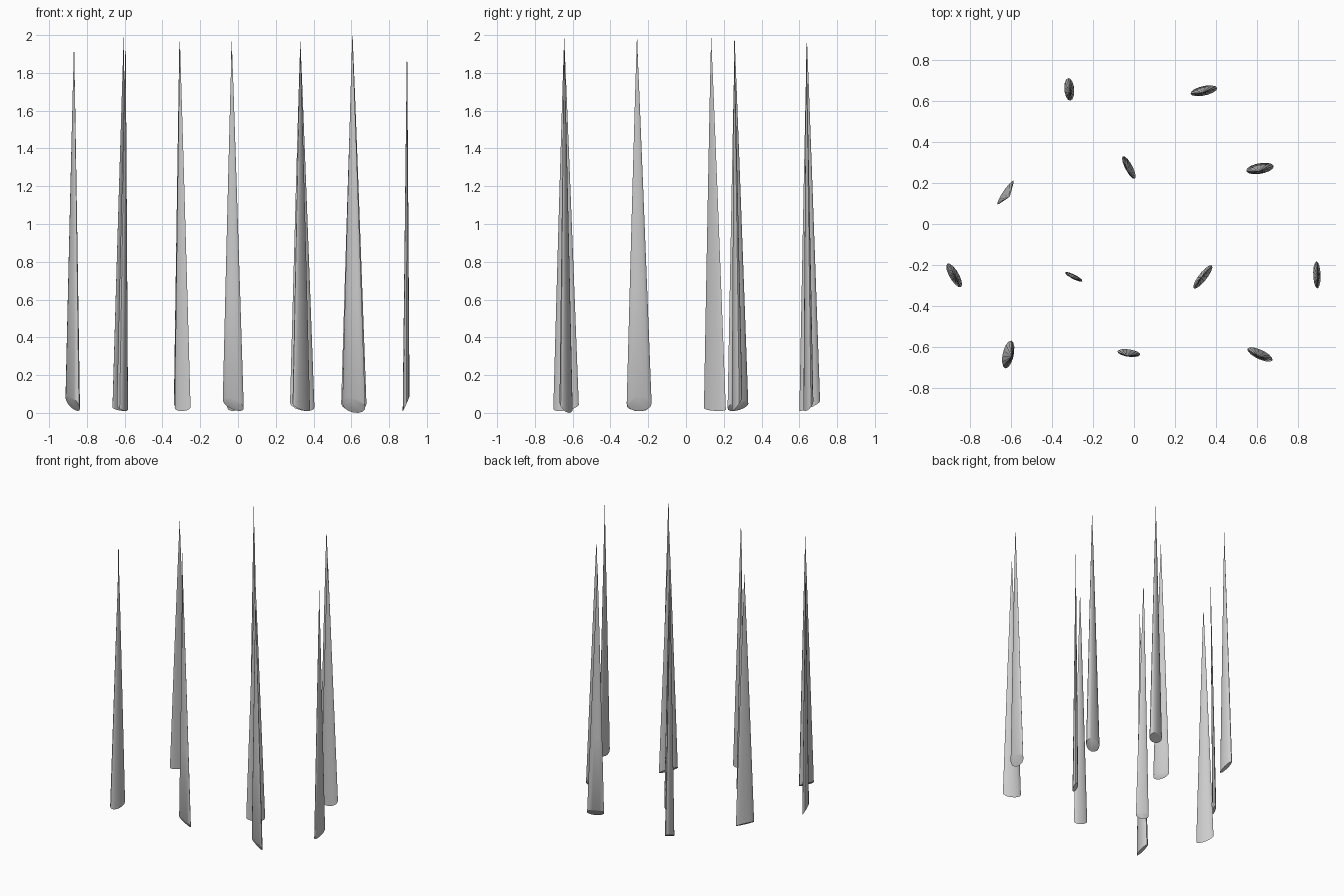
import bpy, bmesh, math
from mathutils import Vector

if "Cube" in bpy.data.objects:
    bpy.data.objects.remove(bpy.data.objects["Cube"])

SIDES = 14
LEVELS = (0.0, 0.3, 0.6, 0.85, 1.0)

# base x, base y, angle, width, thickness, tip x, tip y, tip z, base slope along width, across thickness
BLADES = [
    (-0.315, 0.655, 95, 0.110, 0.048, -0.310, 0.640, 1.99, 0.05, 0.02),
    (0.340, 0.648, 12, 0.132, 0.046, 0.330, 0.637, 1.98, -0.02, 0.06),
    (-0.025, 0.275, -62, 0.124, 0.036, -0.035, 0.258, 1.97, -0.02, 0.05),
    (0.613, 0.270, 10, 0.136, 0.052, 0.607, 0.255, 1.99, 0.00, 0.08),
    (-0.625, 0.153, 56, 0.140, 0.024, -0.605, 0.133, 2.00, -0.01, 0.02),
    (-0.875, -0.250, -60, 0.132, 0.046, -0.868, -0.258, 1.97, -0.02, -0.08),
    (-0.293, -0.257, -27, 0.094, 0.022, -0.308, -0.260, 1.99, 0.00, 0.04),
    (0.335, -0.257, 52, 0.142, 0.040, 0.330, -0.258, 1.98, -0.02, 0.04),
    (0.890, -0.248, 92, 0.132, 0.036, 0.895, -0.260, 1.99, 0.00, -0.08),
    (-0.612, -0.635, 78, 0.138, 0.054, -0.595, -0.645, 1.99, 0.02, 0.04),
    (-0.025, -0.628, -8, 0.112, 0.036, -0.033, -0.643, 1.97, -0.04, -0.06),
    (0.613, -0.635, -25, 0.134, 0.046, 0.605, -0.645, 2.00, -0.01, -0.08),
]


def make_blade(index, bx, by, angle, width, thick, tx, ty, tz, slope_u, slope_v):
    a = math.radians(angle)
    u = Vector((math.cos(a), math.sin(a), 0))
    v = Vector((-u.y, u.x, 0))
    # flattened oval section
    section = []
    for i in range(SIDES):
        t = 2 * math.pi * i / SIDES
        section.append((math.cos(t), math.sin(t)))
    drop = [slope_u * p / 2 + slope_v * q / 2 for p, q in section]
    low = min(drop)
    ground = 0.0 if index == 12 else 0.01
    bm = bmesh.new()
    rings = []
    # rings taper from the slanted base to just under the tip
    for f in LEVELS[:-1]:
        s = (1 - f) ** 0.95
        centre = Vector((bx, by, 0)).lerp(Vector((tx, ty, 0)), f)
        ring = []
        for (p, q), d in zip(section, drop):
            base_z = ground + d - low
            co = centre + u * (p * width / 2 * s) + v * (q * thick / 2 * s)
            co.z = base_z + (tz - base_z) * f
            ring.append(bm.verts.new(co))
        rings.append(ring)
    tip = bm.verts.new((tx, ty, tz))
    bm.faces.new(rings[0][::-1])
    for i in range(SIDES):
        j = (i + 1) % SIDES
        for lo, hi in zip(rings, rings[1:]):
            bm.faces.new((lo[i], lo[j], hi[j], hi[i]))
        bm.faces.new((rings[-1][i], rings[-1][j], tip))
    bmesh.ops.recalc_face_normals(bm, faces=bm.faces)
    mesh = bpy.data.meshes.new(f"spike_{index}")
    bm.to_mesh(mesh)
    bm.free()
    obj = bpy.data.objects.new(f"spike_{index}", mesh)
    bpy.context.collection.objects.link(obj)
    return obj


# scattered field of upright spikes
spikes = [make_blade(n, *b) for n, b in enumerate(BLADES, 1)]
for obj in spikes:
    obj.select_set(True)
bpy.context.view_layer.objects.active = spikes[0]
bpy.ops.object.shade_smooth_by_angle(angle=math.radians(40))
